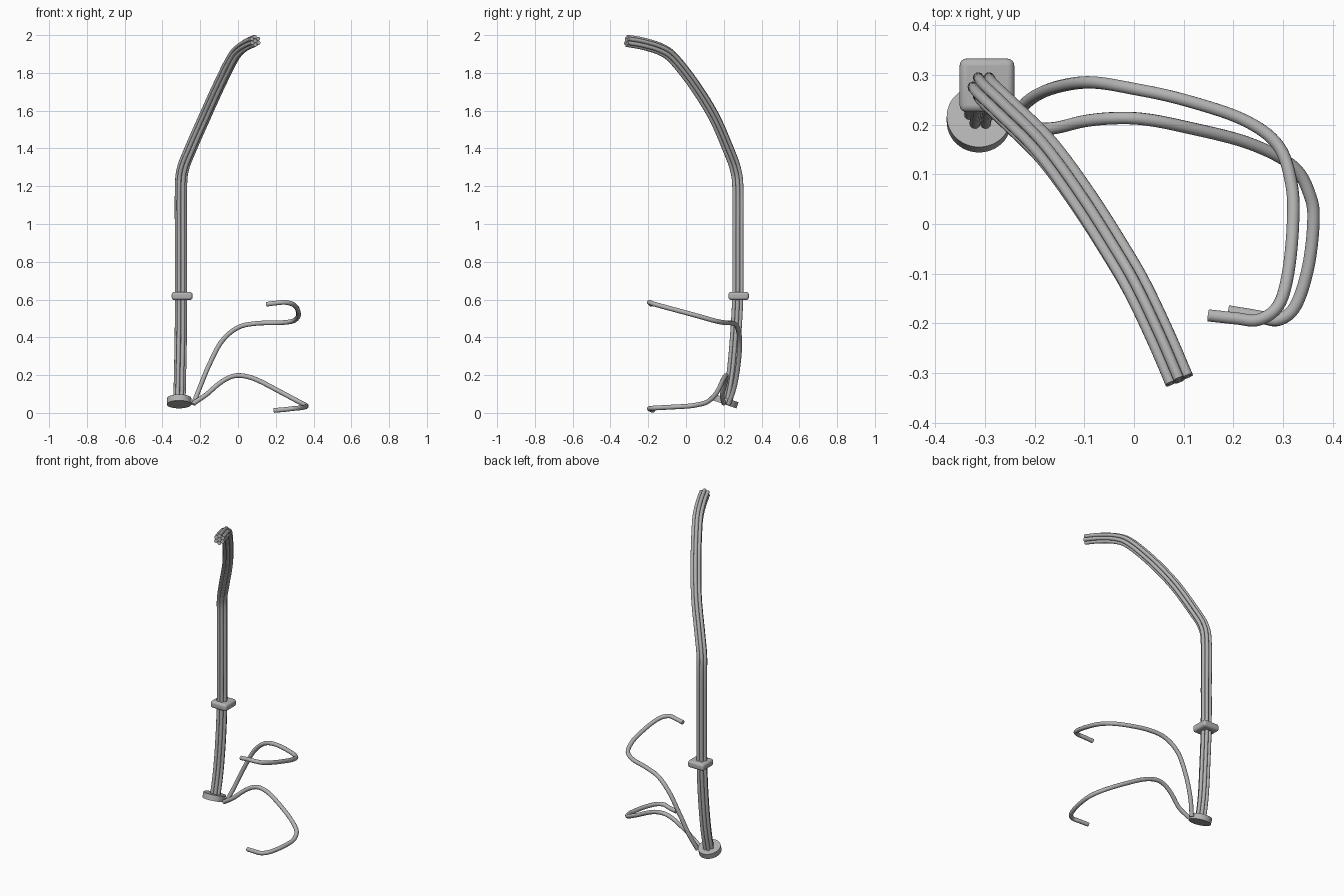
import bpy, math
from mathutils import Vector, Matrix

cube = bpy.data.objects.get("Cube")
if cube:
    bpy.data.objects.remove(cube, do_unlink=True)

grey = bpy.data.materials.new("plain grey")
grey.use_nodes = True
grey.diffuse_color = (0.45, 0.45, 0.45, 1)
grey.node_tree.nodes["Principled BSDF"].inputs["Base Color"].default_value = grey.diffuse_color


def smooth_path(points, steps=8):
    """Catmull-Rom samples through the points."""
    p = [Vector(q) for q in points]
    p = [2 * p[0] - p[1]] + p + [2 * p[-1] - p[-2]]
    out = []
    for a, b, c, d in zip(p, p[1:], p[2:], p[3:]):
        for i in range(steps):
            t = i / steps
            out.append(0.5 * (2 * b + (c - a) * t + (2 * a - 5 * b + 4 * c - d) * t * t
                              + (3 * b - a - 3 * c + d) * t ** 3))
    return out + [p[-2]]


def tube(name, path, radius):
    """Round capped tube along a path, turned into a mesh."""
    curve = bpy.data.curves.new(name, "CURVE")
    curve.dimensions = "3D"
    curve.bevel_depth = radius
    curve.bevel_resolution = 4
    curve.use_fill_caps = True
    spline = curve.splines.new("POLY")
    spline.points.add(len(path) - 1)
    for point, co in zip(spline.points, path):
        point.co = (*co, 1)
    obj = bpy.data.objects.new(name, curve)
    bpy.context.collection.objects.link(obj)
    bpy.ops.object.select_all(action="DESELECT")
    obj.select_set(True)
    bpy.context.view_layer.objects.active = obj
    bpy.ops.object.convert(target="MESH")
    finish(bpy.context.object, name)


def finish(obj, name):
    obj.name = name
    obj.data.materials.clear()
    obj.data.materials.append(grey)
    bpy.ops.object.shade_smooth_by_angle(angle=math.radians(40))


# Main bundle: one core tube ringed by six, all following the same path
spine = smooth_path([
    (-0.31, 0.215, 0.05), (-0.307, 0.243, 0.2), (-0.303, 0.262, 0.4), (-0.302, 0.274, 0.62),
    (-0.302, 0.275, 0.9), (-0.302, 0.275, 1.18), (-0.292, 0.262, 1.29), (-0.25, 0.222, 1.4),
    (-0.175, 0.147, 1.57), (-0.1, 0.045, 1.735), (-0.03, -0.065, 1.875),
    (0.01, -0.135, 1.925), (0.055, -0.23, 1.955), (0.091, -0.314, 1.97)])
frames = []
side = Vector((1, 0, 0))
for i, co in enumerate(spine):
    tangent = (spine[min(i + 1, len(spine) - 1)] - spine[max(i - 1, 0)]).normalized()
    side = (side - tangent * side.dot(tangent)).normalized()
    frames.append((co, side, tangent.cross(side)))
R = 0.0108
tube("stem_tube_core", spine, R)
for k in range(6):
    a = k * math.pi / 3
    tube(f"stem_tube_{k + 1}",
         [c + 2 * R * (u * math.cos(a) + v * math.sin(a)) for c, u, v in frames], R)

# Two looping side tubes that start beside the foot
tube("upper_loop", smooth_path([
    (-0.237, 0.225, 0.045), (-0.2, 0.257, 0.14), (-0.15, 0.277, 0.26), (-0.085, 0.285, 0.38),
    (0.0, 0.272, 0.452), (0.1, 0.25, 0.474), (0.22, 0.21, 0.477), (0.29, 0.158, 0.486),
    (0.317, 0.08, 0.508), (0.32, 0.0, 0.53), (0.31, -0.1, 0.557), (0.29, -0.165, 0.575),
    (0.25, -0.193, 0.585), (0.205, -0.19, 0.582), (0.15, -0.184, 0.575)]), 0.0125)
tube("lower_loop", smooth_path([
    (-0.237, 0.2, 0.05), (-0.17, 0.192, 0.095), (-0.1, 0.207, 0.155), (-0.04, 0.213, 0.19),
    (0.02, 0.211, 0.197), (0.1, 0.196, 0.175), (0.23, 0.163, 0.108), (0.32, 0.116, 0.06),
    (0.355, 0.055, 0.042), (0.361, 0.0, 0.035), (0.35, -0.09, 0.03), (0.325, -0.165, 0.026),
    (0.29, -0.193, 0.023), (0.25, -0.186, 0.018), (0.19, -0.176, 0.013)]), 0.0125)

# Tilted round foot
bpy.ops.mesh.primitive_cylinder_add(vertices=48, radius=0.065, depth=0.034,
                                    location=(-0.312, 0.211, 0.061), rotation=(-0.33, 0, 0))
finish(bpy.context.object, "foot_disc")

# Rounded clamp block around the bundle
bpy.ops.mesh.primitive_cube_add(size=1, location=(-0.296, 0.279, 0.619))
clamp = bpy.context.object
clamp.data.transform(Matrix.Diagonal((0.11, 0.108, 0.043, 1)))
bevel = clamp.modifiers.new("Rounding", "BEVEL")
bevel.width = 0.014
bevel.segments = 4
finish(clamp, "clamp_block")
